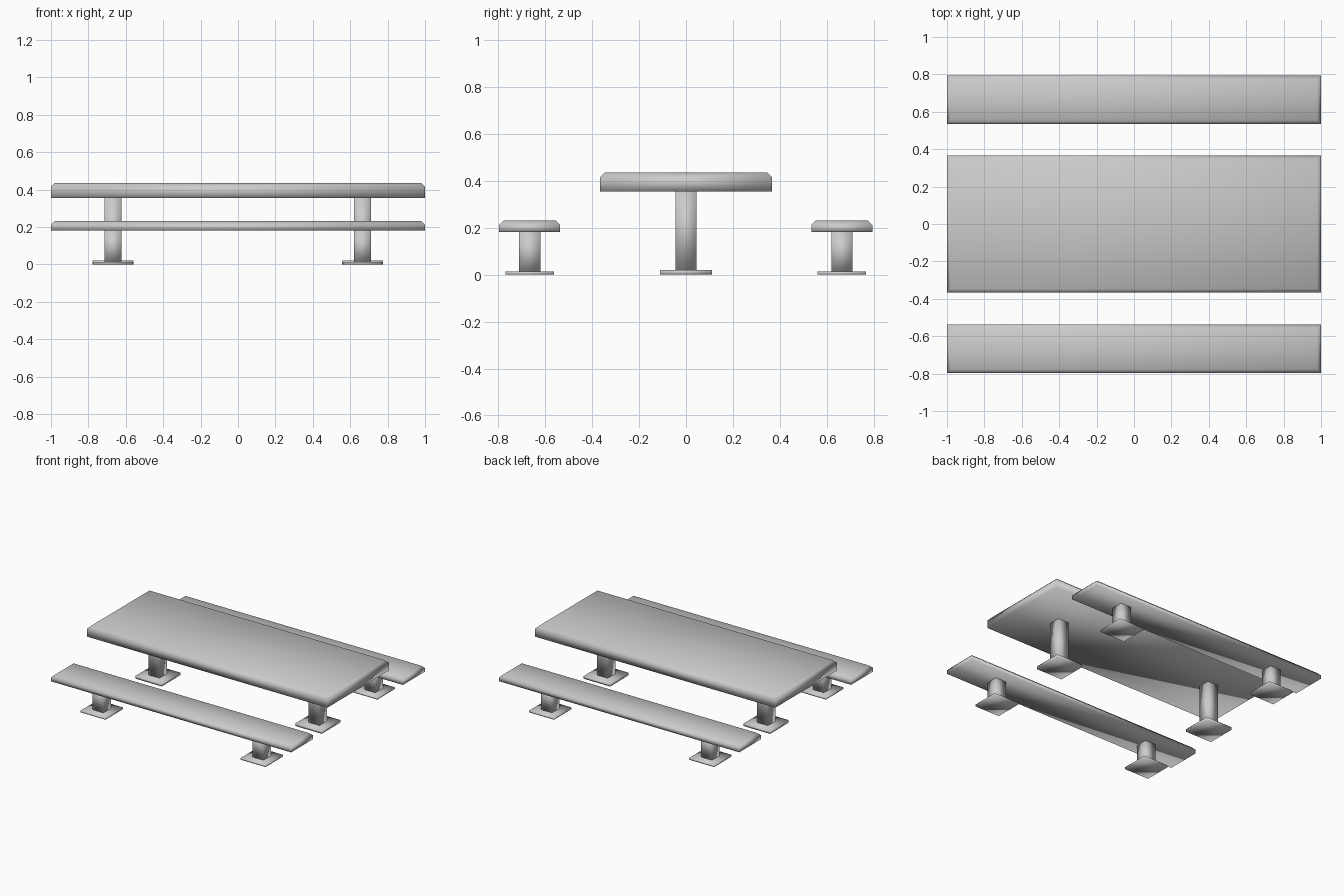
import bpy
import bmesh

cube = bpy.data.objects.get("Cube")
if cube:
    bpy.data.objects.remove(cube, do_unlink=True)

# One plain grey for everything
grey = bpy.data.materials.new("plain grey")
grey.use_nodes = True
colour = (0.6, 0.6, 0.6, 1)
grey.diffuse_color = colour
grey.node_tree.nodes["Principled BSDF"].inputs["Base Color"].default_value = colour


def block(name, x, y, width, depth, bottom, top, chamfer=0):
    """Smooth-shaded box, with an optional chamfer around its top."""
    bm = bmesh.new()
    bmesh.ops.create_cube(bm, size=1)
    for v in bm.verts:
        v.co.x *= width
        v.co.y *= depth
        v.co.z = top if v.co.z > 0 else bottom
    if chamfer:
        rim = [e for e in bm.edges if all(v.co.z == e.verts[0].co.z and v.co.z > (top + bottom) / 2
                                          for v in e.verts)]
        bmesh.ops.bevel(bm, geom=rim, offset=chamfer, segments=1, affect='EDGES')
    for f in bm.faces:
        f.smooth = True
    mesh = bpy.data.meshes.new(name)
    bm.to_mesh(mesh)
    bm.free()
    mesh.materials.append(grey)
    obj = bpy.data.objects.new(name, mesh)
    obj.location = (x, y, 0)
    bpy.context.collection.objects.link(obj)


def unit(name, y, depth, bottom, top, foot, foot_height):
    """A long slab on two square posts with foot plates."""
    block(name + "_slab", 0, y, 2, depth, bottom, top, 0.02)
    for side, x in (("right", -0.668), ("left", 0.665)):
        block(f"{name}_{side}_post", x, y, 0.09, 0.09, foot_height, bottom)
        block(f"{name}_{side}_foot", x, y, foot, foot, 0, foot_height)


# Table with a bench on each long side
unit("table", 0, 0.732, 0.354, 0.435, 0.22, 0.02)
unit("front_bench", -0.666, 0.26, 0.182, 0.231, 0.208, 0.013)
unit("back_bench", 0.664, 0.26, 0.182, 0.231, 0.208, 0.013)
